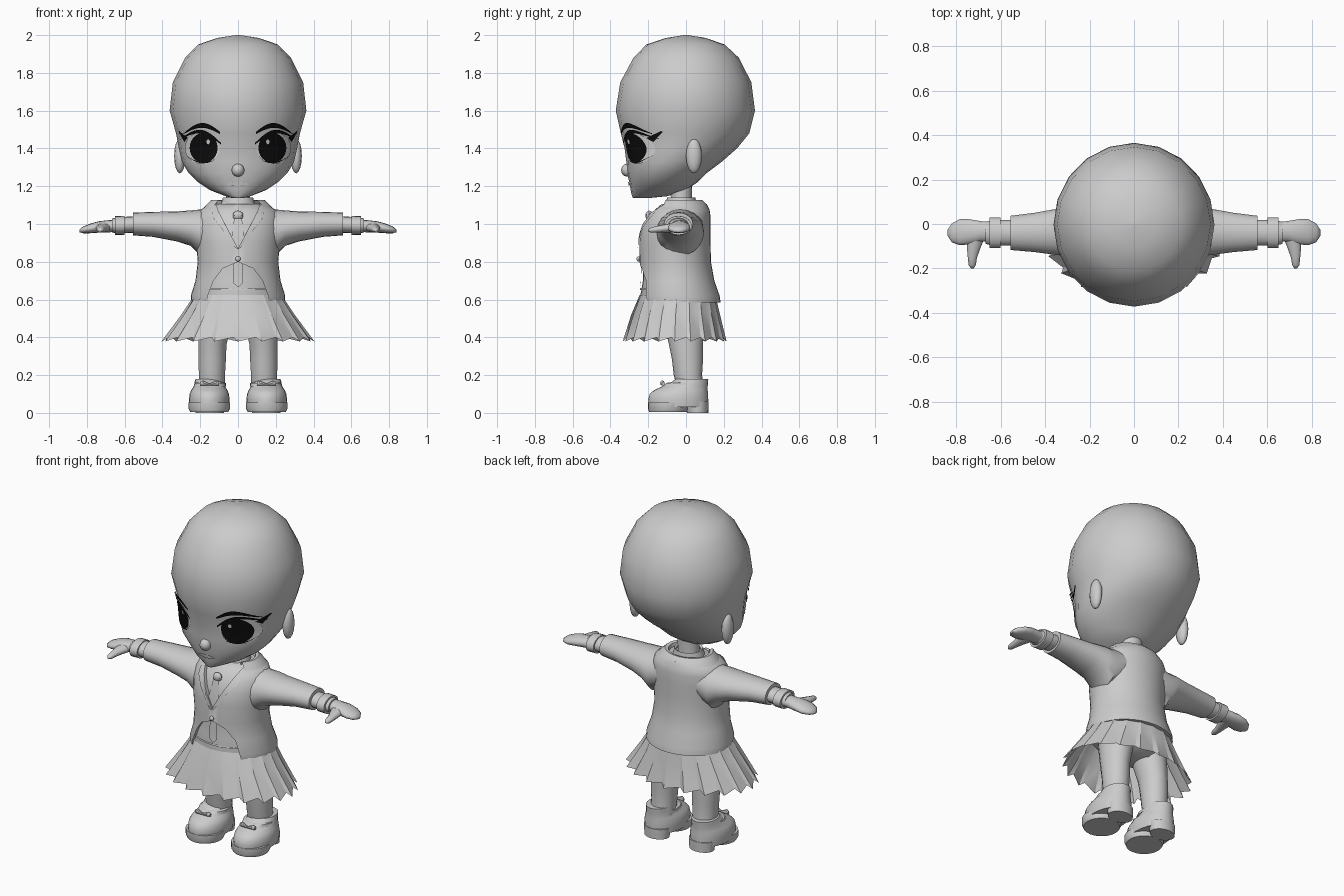
import bpy, bmesh, math
from math import sin, cos, pi, sqrt

if "Cube" in bpy.data.objects:
    bpy.data.objects.remove(bpy.data.objects["Cube"])


def material(name, v):
    m = bpy.data.materials.new(name)
    m.diffuse_color = (v, v, v, 1)
    m.use_nodes = True
    m.node_tree.nodes["Principled BSDF"].inputs["Base Color"].default_value = m.diffuse_color
    return m


GREY = material("plain_grey", 0.6)
PALE = material("eye_pale_grey", 0.72)
BLACK = material("black", 0.004)


def finish(name, bm, mat=GREY, mirror=False, angle=40):
    me = bpy.data.meshes.new(name)
    bm.to_mesh(me)
    bm.free()
    ob = bpy.data.objects.new(name, me)
    bpy.context.collection.objects.link(ob)
    me.materials.append(mat)
    bpy.ops.object.select_all(action='DESELECT')
    ob.select_set(True)
    bpy.context.view_layer.objects.active = ob
    if angle:
        bpy.ops.object.shade_smooth_by_angle(angle=math.radians(angle))
    if mirror:
        ob.modifiers.new("mirror", 'MIRROR').use_mirror_merge = False
    return ob


def tube(name, axis, rings, n=20, caps=True, arc=None, **kw):
    """Elliptical loft; ring = (position on axis, centre 1, centre 2, radius 1, radius 2)."""
    bm = bmesh.new()
    rows = []
    for t, c1, c2, r1, r2 in rings:
        row = []
        for i in range(n):
            a = arc[0] + (arc[1] - arc[0]) * i / (n - 1) if arc else -pi / 2 + 2 * pi * i / n
            u, v = c1 + r1 * cos(a), c2 + r2 * sin(a)
            row.append(bm.verts.new({'x': (t, u, v), 'y': (u, t, v), 'z': (u, v, t)}[axis]))
        rows.append(row)
    for a, b in zip(rows, rows[1:]):
        for i in range(n - 1 if arc else n):
            j = (i + 1) % n
            bm.faces.new((a[i], a[j], b[j], b[i]))
    if caps and not arc:
        bm.faces.new(rows[0])
        bm.faces.new(rows[-1])
    bmesh.ops.recalc_face_normals(bm, faces=bm.faces)
    return finish(name, bm, **kw)


def upright(profile, x=0, grow=0):
    """Turns (z, half width, front y, back y) into rings."""
    return [(z, x, (f + b) / 2, w + grow, (b - f) / 2 + grow) for z, w, f, b in profile]


def front_y(profile, x, z):
    """Front surface of an upright loft."""
    z = min(max(z, profile[0][0]), profile[-1][0])
    for p, q in zip(profile, profile[1:]):
        if p[0] <= z <= q[0]:
            k = (z - p[0]) / (q[0] - p[0])
            w, f, b = (p[i] + (q[i] - p[i]) * k for i in (1, 2, 3))
            t = min(abs(x) / w, 1)
            return (f + b) / 2 - (b - f) / 2 * sqrt(1 - t * t)


def plate(name, profile, rows, offset, cols=8, **kw):
    """Thin plate hugging the front of a loft; rows = pairs of (x, z) ends."""
    bm = bmesh.new()
    grid = []
    for (x0, z0), (x1, z1) in rows:
        line = []
        for j in range(cols + 1):
            x, z = x0 + (x1 - x0) * j / cols, z0 + (z1 - z0) * j / cols
            line.append(bm.verts.new((x, front_y(profile, x, z) - offset, z)))
        grid.append(line)
    for a, b in zip(grid, grid[1:]):
        for j in range(cols):
            bm.faces.new((a[j], a[j + 1], b[j + 1], b[j]))
    bm.normal_update()
    bmesh.ops.reverse_faces(bm, faces=[f for f in bm.faces if f.normal.y > 0])
    return finish(name, bm, **kw)


def oval(cx, cz, rx, rz, k=12):
    out = []
    for i in range(k + 1):
        a = -pi / 2 * 0.97 + pi * 0.97 * i / k
        z, w = cz + rz * sin(a), rx * cos(a)
        out.append(((cx - w, z), (cx + w, z)))
    return out


def ball(name, loc, rad, u=12, v=8, **kw):
    bm = bmesh.new()
    bmesh.ops.create_uvsphere(bm, u_segments=u, v_segments=v, radius=1)
    bmesh.ops.scale(bm, vec=rad, verts=bm.verts)
    bmesh.ops.translate(bm, vec=loc, verts=bm.verts)
    return finish(name, bm, **kw)


def prism(name, pts, y0, y1):
    bm = bmesh.new()
    face = bm.faces.new([bm.verts.new((x, y0, z)) for x, z in pts])
    new = bmesh.ops.extrude_face_region(bm, geom=[face])['geom']
    bmesh.ops.translate(bm, vec=(0, y1 - y0, 0), verts=[g for g in new if isinstance(g, bmesh.types.BMVert)])
    bmesh.ops.recalc_face_normals(bm, faces=bm.faces)
    return finish(name, bm, angle=0)


# head
HEAD = [(1.137, .03, -.28, -.2), (1.147, .065, -.286, -.1), (1.18, .15, -.293, 0), (1.22, .21, -.3, .06),
        (1.27, .262, -.312, .11), (1.33, .297, -.316, .19), (1.4, .313, -.325, .27), (1.48, .328, -.345, .335),
        (1.6, .362, -.372, .365), (1.75, .345, -.348, .346), (1.88, .28, -.278, .28), (1.95, .212, -.21, .205),
        (1.985, .11, -.105, .105), (2.0, .012, -.01, .01)]
tube("head", 'z', upright(HEAD), n=20, angle=60)
ball("nose", (0, -.309, 1.285), (.034, .035, .035), 8, 6, angle=60)
ear = ball("ears", (.308, .042, 1.36), (.03, .042, .092), angle=60, mirror=True)
plate("mouth", HEAD, oval(0, 1.212, .055, .011, 6), .006)

# eyes, lashes and brows
plate("eye_whites", HEAD, oval(.19, 1.402, .092, .084), .005, mirror=True, mat=PALE)
plate("irises", HEAD, oval(.182, 1.403, .074, .08), .009, mirror=True, mat=BLACK)
plate("eye_glints", HEAD, oval(.158, 1.435, .009, .013, 5), .012, cols=3, mirror=True, mat=PALE)


def arch(x0, x1, z0, z1, rise, thick, k=10):
    rows = []
    for i in range(k + 1):
        t = i / k
        x, z = x0 + (x1 - x0) * t, z0 + (z1 - z0) * t + rise * sin(pi * t)
        h = thick * (0.15 + 0.85 * sin(pi * min(1, t * .9 + .1)))
        rows.append(((x, z - h / 2), (x, z + h / 2)))
    return rows


plate("upper_lashes", HEAD, arch(.09, .3, 1.425, 1.452, .05, .02), .012, cols=2, mirror=True, mat=BLACK)
plate("lower_lashes", HEAD, arch(.13, .27, 1.335, 1.36, -.022, .006), .008, cols=2, mirror=True, mat=BLACK)
plate("lash_tips", HEAD, [((.265, 1.455), (.285, 1.435)), ((.312, 1.492), (.314, 1.488))], .012, cols=2,
      mirror=True, mat=BLACK)
plate("eyebrows", HEAD, arch(.095, .288, 1.482, 1.478, .042, .026), .012, cols=2, mirror=True, mat=BLACK)

# neck and shirt
tube("neck", 'z', [(1.03, 0, -.025, .075, .06), (1.12, 0, -.025, .062, .055), (1.22, 0, -.025, .065, .058)], 16)
JACKET = [(.585, .248, -.258, .183), (.62, .25, -.262, .178), (.7, .225, -.248, .15), (.8, .213, -.246, .132),
          (.9, .222, -.248, .13), (.98, .225, -.238, .13), (1.04, .22, -.212, .13), (1.075, .2, -.185, .125),
          (1.105, .15, -.15, .11)]
tube("shirt", 'z', upright(JACKET, grow=-.02), 32)
tube("shirt_collar", 'z', [(1.07, 0, -.03, .1, .09), (1.14, 0, -.025, .08, .075), (1.13, 0, -.025, .07, .065)],
     20, caps=False)

# jacket with cut neckline and rounded front opening
jacket = tube("jacket", 'z', upright(JACKET), 36)
cuts = [prism("neckline_cutter", [(0, .87), (.115, 1.09), (.12, 1.2), (-.12, 1.2), (-.115, 1.09)], -.5, 0),
        prism("hem_cutter", [(-.165, .5), (-.16, .62), (-.13, .7), (-.08, .765), (0, .8), (.08, .765),
                             (.13, .7), (.16, .62), (.165, .5)], -.5, 0)]
for c in cuts:
    c.hide_render = True
    c.hide_viewport = True
    mod = jacket.modifiers.new(c.name, 'BOOLEAN')
    mod.object, mod.operation, mod.solver = c, 'DIFFERENCE', 'EXACT'
plate("lapels", JACKET, [((.0, .868), (.015, .875)), ((.04, .945), (.085, .975)), ((.07, 1.0), (.13, 1.03)),
                         ((.1, 1.06), (.135, 1.06)), ((.115, 1.1), (.145, 1.1))], .009, cols=4, mirror=True)
tube("jacket_collar", 'z', [(1.07, 0, -.025, .195, .15), (1.105, 0, -.025, .165, .135),
                            (1.128, 0, -.03, .14, .115), (1.125, 0, -.03, .12, .1), (1.08, 0, -.03, .11, .09)],
     24, arc=(-.75, pi + .75), angle=50)
ball("jacket_button", (0, -.252, .815), (.014, .01, .014))

# tie and waistband
plate("tie_upper", JACKET, [((-.02, 1.03), (.02, 1.03)), ((-.034, .93), (.034, .93)), ((0, .86), (.001, .86))],
      -.008, cols=2)
plate("tie_lower", JACKET, [((-.022, .8), (.022, .8)), ((-.027, .69), (.027, .69)), ((0, .665), (.001, .665))],
      -.01, cols=2)
ball("tie_knot", (0, -.195, 1.045), (.028, .02, .026), 8, 6)
plate("waistband", JACKET, [((-.16, .65), (.16, .65)), ((-.155, .66), (.155, .66))], -.013, cols=12)

# sleeves, cuffs and hands
tube("sleeves", 'x', [(.1, -.03, .99, .125, .1), (.2, -.03, .955, .125, .122), (.25, -.03, .978, .12, .094),
                      (.32, -.035, .987, .108, .08), (.45, -.038, .998, .088, .066), (.555, -.04, 1.0, .077, .06),
                      (.555, -.04, 1.0, .06, .045)], 20, mirror=True)
tube("shirt_cuffs", 'x', [(.52, -.04, .998, .058, .043), (.6, -.04, .995, .058, .043),
                          (.6, -.04, .993, .07, .05), (.65, -.04, .992, .07, .05),
                          (.65, -.04, .992, .055, .04), (.667, -.04, .992, .05, .037)], 18, mirror=True)
tube("hands", 'x', [(.64, -.035, .99, .045, .033), (.69, -.033, .988, .047, .032), (.74, -.035, .984, .058, .03),
                    (.785, -.037, .976, .06, .025), (.82, -.04, .969, .043, .018), (.838, -.04, .964, .015, .008)],
     14, mirror=True, angle=60)
tube("thumbs", 'y', [(-.05, .71, .982, .045, .026), (-.1, .72, .978, .034, .022), (-.15, .727, .972, .022, .018),
                     (-.185, .728, .968, .017, .014), (-.2, .727, .966, .006, .005)], 10, mirror=True, angle=60)

# pleated skirt: each pleat has a wide face and a narrow return
bm = bmesh.new()
rows = [[], [], []]
PLEATS = 20
for k in range(PLEATS):
    for part, (step, fold) in enumerate(((0, 1.0), (.8, .93))):
        a = 2 * pi * (k + step) / PLEATS
        for row, z, w, d, cy, s in ((rows[0], .625, .23, .2, -.045, 1), (rows[1], .52, .3, .235, -.055, (fold + 1) / 2),
                                    (rows[2], .378 + .022 * part, .405, .275, -.06, fold)):
            row.append(bm.verts.new((w * s * cos(a), cy + d * s * sin(a), z)))
for a, b in zip(rows, rows[1:]):
    for i in range(2 * PLEATS):
        j = (i + 1) % (2 * PLEATS)
        bm.faces.new((a[i], b[i], b[j], a[j]))
bmesh.ops.recalc_face_normals(bm, faces=bm.faces)
finish("skirt", bm, angle=25)

# hips and legs
tube("hips", 'z', [(.46, 0, -.02, .12, .09), (.5, 0, -.02, .2, .14), (.6, 0, -.03, .21, .16)], 20)
tube("legs", 'z', [(.1, .14, .03, .07, .07), (.2, .138, .01, .07, .075), (.28, .137, .008, .074, .082),
                   (.36, .135, 0, .075, .09), (.52, .115, -.015, .095, .11)], 18, mirror=True)

# shoes with sole, heel, strap and bow
SHOE = [(.03, .104, -.198, .117), (.07, .108, -.2, .118), (.1, .104, -.192, .116), (.12, .096, -.17, .115),
        (.14, .083, -.125, .115), (.165, .077, -.075, .117), (.18, .072, -.055, .118)]
tube("shoe_uppers", 'z', upright(SHOE, .152), 24, mirror=True)
tube("shoe_soles", 'z', [(.004, .152, -.095, .1, .1), (.02, .152, -.095, .109, .106), (.055, .152, -.095, .109, .106)],
     24, mirror=True)
tube("shoe_heels", 'z', [(0, .15, .062, .075, .057), (.06, .15, .06, .08, .06)], 20, mirror=True)
tube("shoe_straps", 'z', [(.14, .148, -.01, .085, .115), (.158, .147, -.005, .084, .1), (.162, .147, 0, .07, .085)],
     20, caps=False, mirror=True)
for side in (-1, 1):
    tube("bow_loop_" + ("inner" if side < 0 else "outer"), 'x',
         [(.15, -.125, .15, .006, .006), (.15 + side * .035, -.125, .158, .012, .014),
          (.15 + side * .05, -.12, .154, .008, .01)], 8, mirror=True)
